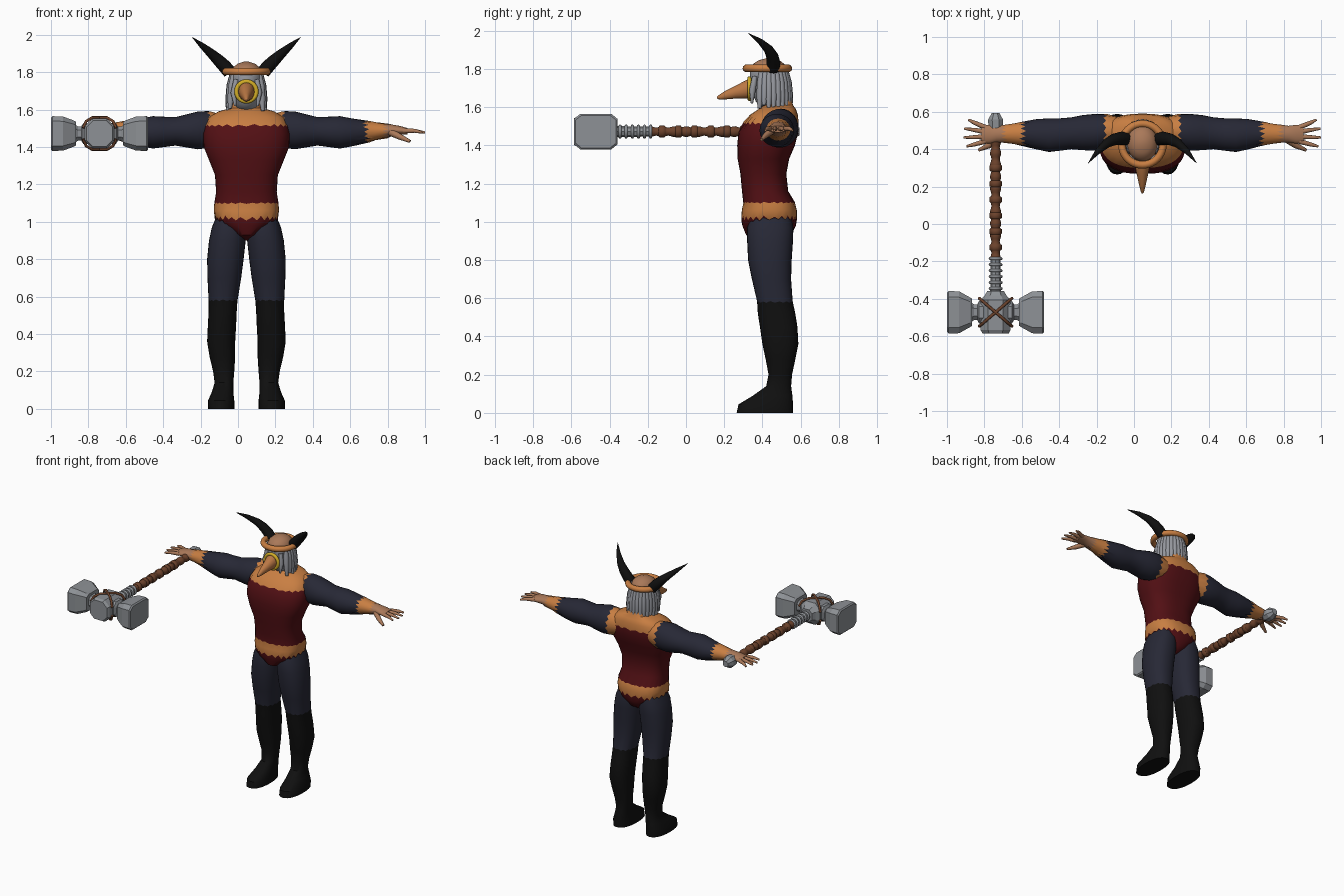
import bpy, bmesh, math, random
from math import sin, cos, pi, radians
from mathutils import Vector

random.seed(4)
cube = bpy.data.objects.get("Cube")
if cube:
    bpy.data.objects.remove(cube)

CX = 0.045                                # middle of the figure
HAMMER = Vector((-0.74, -0.472, 1.472))   # middle of the hammer head


def material(name, *rgb):
    m = bpy.data.materials.new(name)
    m.use_nodes = True
    colour = (*rgb, 1)
    m.diffuse_color = colour
    m.node_tree.nodes["Principled BSDF"].inputs["Base Color"].default_value = colour
    return m


maroon = material("maroon cloth", 0.085, 0.005, 0.007)
navy = material("navy cloth", 0.02, 0.021, 0.036)
black = material("black leather", 0.005, 0.005, 0.005)
orange = material("orange hide", 0.58, 0.21, 0.055)
skin = material("tan skin", 0.40, 0.19, 0.10)
grey = material("grey hair", 0.30, 0.31, 0.34)
steel = material("steel", 0.27, 0.285, 0.305)
brown = material("brown wood", 0.15, 0.055, 0.025)
gold = material("gold", 0.65, 0.42, 0.02)
horn_orange = material("beak orange", 0.50, 0.19, 0.06)


def finish(ob, angle):
    bpy.ops.object.select_all(action='DESELECT')
    ob.select_set(True)
    bpy.context.view_layer.objects.active = ob
    if ob.type == 'CURVE':
        bpy.ops.object.convert(target='MESH')
        ob = bpy.context.object
    if angle:
        bpy.ops.object.shade_smooth_by_angle(angle=radians(angle))
    else:
        bpy.ops.object.shade_flat()
    return ob


def oval(seg=32, power=2.0):
    def p(v):
        return math.copysign(abs(v) ** (2 / power), v)
    return [(p(cos(2 * pi * i / seg)), p(sin(2 * pi * i / seg))) for i in range(seg)]


def chamfered(c):
    d = 1 - c
    return [(1, -d), (1, d), (d, 1), (-d, 1), (-1, d), (-1, -d), (-d, -1), (d, -1)]


def loft(name, axis, rows, bands, section, angle=40, side=1, zig=None, origin=(0, 0, 0)):
    """Skin rows of (along, a min, a max, b min, b max); bands map a first row to a
    material, and zig maps a row to the height of its torn edge."""
    bm, rings = bmesh.new(), []
    for r, (t, a0, a1, b0, b1) in enumerate(rows):
        ring, amp = [], (zig or {}).get(r, 0)
        for j, (u, v) in enumerate(section):
            along = t + amp * (1 if j % 2 else -1) * random.uniform(0.4, 1)
            a, b = (a0 + a1) / 2 + u * (a1 - a0) / 2, (b0 + b1) / 2 + v * (b1 - b0) / 2
            co = {'x': (along, a, b), 'y': (a, along, b), 'z': (a, b, along)}[axis]
            x, y, z = Vector(co) + Vector(origin)
            ring.append(bm.verts.new((CX + side * x, y, z)))
        rings.append(ring)
    starts, n = sorted(bands), len(section)
    for r in range(len(rings) - 1):
        index = sum(s <= r for s in starts) - 1
        for j in range(n):
            k = (j + 1) % n
            f = bm.faces.new((rings[r][j], rings[r][k], rings[r + 1][k], rings[r + 1][j]))
            f.material_index = index
    bm.faces.new(rings[0])
    bm.faces.new(rings[-1]).material_index = len(starts) - 1
    bmesh.ops.recalc_face_normals(bm, faces=bm.faces)
    me = bpy.data.meshes.new(name)
    bm.to_mesh(me)
    bm.free()
    for s in starts:
        me.materials.append(bands[s])
    ob = bpy.data.objects.new(name, me)
    bpy.context.collection.objects.link(ob)
    return finish(ob, angle)


def rod(name, points, mat, res=3, angle=50):
    """Round tapering rod through (x, y, z, radius) points."""
    cu = bpy.data.curves.new(name, 'CURVE')
    cu.dimensions, cu.bevel_depth, cu.bevel_resolution, cu.use_fill_caps = '3D', 1, res, True
    sp = cu.splines.new('POLY')
    sp.points.add(len(points) - 1)
    for p, (x, y, z, r) in zip(sp.points, points):
        p.co, p.radius = (x, y, z, 1), r
    cu.materials.append(mat)
    ob = bpy.data.objects.new(name, cu)
    bpy.context.collection.objects.link(ob)
    return finish(ob, angle)


def hoop(name, loc, major, minor, mat, upright=False, seg=40):
    bpy.ops.mesh.primitive_torus_add(location=loc, major_radius=major, minor_radius=minor,
                                     major_segments=seg, minor_segments=10,
                                     rotation=(pi / 2 if upright else 0, 0, 0))
    ob = bpy.context.object
    ob.name = name
    ob.data.materials.append(mat)
    return finish(ob, 50)


# Torso: briefs, torn belt, vest and bare shoulders
torso = [(0.90, .015, .40, .50), (0.93, .06, .315, .55), (0.98, .135, .295, .575),
         (1.02, .168, .29, .58), (1.06, .174, .292, .58), (1.10, .172, .30, .57),
         (1.16, .162, .293, .535), (1.25, .168, .285, .525), (1.33, .20, .27, .54),
         (1.40, .228, .268, .57), (1.47, .232, .275, .588), (1.515, .222, .30, .59),
         (1.56, .20, .335, .585), (1.59, .15, .38, .575), (1.61, .08, .41, .56),
         (1.66, .065, .42, .55)]
loft("torso", 'z', [(z, -w, w, f, b) for z, w, f, b in torso],
     {0: maroon, 3: orange, 5: maroon, 11: orange}, oval(48, 2.5),
     zig={3: .014, 5: .005, 11: .008})

leg = [(0, .065, .205, .265, .56), (.045, .065, .205, .275, .56), (.09, .07, .185, .35, .557),
       (.14, .07, .17, .42, .55), (.20, .065, .178, .432, .555), (.28, .06, .197, .417, .572),
       (.36, .06, .21, .40, .588), (.45, .055, .206, .387, .583), (.52, .052, .202, .376, .572),
       (.58, .048, .202, .372, .558), (.70, .028, .208, .345, .55), (.80, .015, .21, .325, .553),
       (.90, .004, .20, .32, .56), (.97, .003, .185, .32, .562), (1.03, .01, .16, .34, .55)]
arm = [(.12, .43, .57, 1.42, 1.57), (.20, .405, .588, 1.395, 1.592), (.26, .392, .588, 1.388, 1.59),
       (.32, .395, .582, 1.398, 1.575), (.38, .40, .57, 1.408, 1.56), (.44, .392, .565, 1.40, 1.562),
       (.50, .385, .565, 1.392, 1.565), (.57, .40, .56, 1.405, 1.552), (.64, .42, .546, 1.425, 1.54),
       (.69, .428, .537, 1.437, 1.533), (.74, .435, .53, 1.447, 1.525), (.78, .437, .525, 1.46, 1.52),
       (.82, .43, .53, 1.465, 1.513), (.86, .432, .528, 1.468, 1.502)]
for side, label in ((1, "left"), (-1, "right")):
    loft(label + "_leg", 'z', leg, {0: black, 9: navy}, oval(28, 2.3), side=side, zig={9: .005})
    loft(label + "_arm", 'x', arm, {0: orange, 1: navy, 8: orange, 10: skin},
         oval(28), side=side, zig={1: .012, 8: .022, 10: .018})
    # Fanned fingers and a lowered thumb
    for i in range(4):
        y, spread = .442 + .025 * i, (i - 1.2) * .014
        reach = (.94, .955, .952, .93)[i]
        rod(f"{label}_finger", [(CX + side * .84, y, 1.487, .014),
                                (CX + side * .90, y + spread, 1.487, .011),
                                (CX + side * reach, y + 1.6 * spread, 1.478, .006)], skin)
    rod(label + "_thumb", [(CX + side * .77, .455, 1.48, .02), (CX + side * .82, .42, 1.455, .016),
                           (CX + side * .875, .395, 1.43, .008)], skin)
    # Swept horn
    rod(label + "_horn", [(CX + side * x, y, z, r) for x, y, z, r in (
        (.09, .455, 1.80, .036), (.115, .458, 1.83, .036), (.15, .452, 1.865, .032),
        (.19, .432, 1.902, .025), (.24, .387, 1.945, .015), (.29, .325, 1.987, .001))], black, 4)
    # Beard lock beside the beak
    rod(label + "_beard_lock", [(CX + side * .055, .36, 1.76, .014), (CX + side * .068, .348, 1.69, .017),
                                (CX + side * .06, .345, 1.62, .006)], grey)

# Head: grey mask below the headband, bare crown above it
head = [(1.59, .05, .41, .53), (1.63, .066, .365, .54), (1.69, .077, .34, .54),
        (1.75, .083, .335, .535), (1.795, .083, .335, .53), (1.825, .071, .35, .515),
        (1.845, .048, .38, .49), (1.856, .015, .42, .45)]
loft("head", 'z', [(z, -w, w, f, b) for z, w, f, b in head], {0: grey, 4: skin}, oval(32), 60)
hoop("headband", (CX, .426, 1.803), .110, .020, orange)

# Long hair hanging around the back and sides
strands = 19
for i in range(strands):
    a = radians(-118 + 236 * i / (strands - 1))
    end = 1.585 + random.uniform(0, .035)
    rod("hair_strand", [(CX + r * sin(a), .437 + 1.12 * r * cos(a), z, w) for r, z, w in (
        (.074, 1.80, .014), (.088, 1.73, .019), (.094, 1.66, .019), (.10, end, .010))], grey)

# Gold ring and long beak
ring = hoop("beak_ring", (CX, .332, 1.697), .053, .012, gold, True)
beak = [(.35, .044, 1.640, 1.752), (.315, .042, 1.645, 1.742), (.26, .029, 1.645, 1.712),
        (.21, .018, 1.641, 1.688), (.17, .008, 1.641, 1.662), (.163, .003, 1.645, 1.655)]
loft("beak", 'y', [(y, -w, w, lo, hi) for y, w, lo, hi in beak], {0: horn_orange}, oval(16), 50)


def hammer_part(name, axis, rows, section, mat, side=1):
    """Rows of (offset, half width, half height) about the hammer head."""
    loft(name, axis, [(t, -a, a, -b, b) for t, a, b in rows], {0: mat}, section, 0, side,
         origin=(side * (HAMMER.x - CX), HAMMER.y, HAMMER.z))


# Hammer: knotted shaft, ringed socket and pommel
hx, hy, hz = HAMMER
rod("hammer_shaft", [(hx, .52 - .0125 * i, hz, .026 + .004 * sin(i * 1.25)) for i in range(58)], brown)
for i in range(6):
    y = .30 - .085 * i
    rod("shaft_binding", [(hx, y + .018, hz, .026), (hx, y + .012, hz, .033),
                          (hx, y - .012, hz, .033), (hx, y - .018, hz, .026)], brown)
rod("hammer_socket", [(hx, -.18, hz, .026), (hx, -.37, hz, .029)], steel, 2, 0)
for i in range(6):
    hoop("socket_ring", (hx, -.185 - .032 * i, hz), .029, .008, steel, True, 16)
hammer_part("hammer_pommel", 'y', [(.96, .022, .022), (.985, .038, .038), (1.03, .04, .04),
                                   (1.066, .02, .02)], chamfered(.55), steel)

# Hammer head: octagonal core, stepped necks and two chamfered heads
hammer_part("hammer_core", 'y', [(-.113, .07, .07), (-.095, .08, .08), (.065, .08, .08),
                                 (.09, .058, .058), (.113, .045, .045)], chamfered(.5), steel)
for side, label in ((1, "inner"), (-1, "outer")):
    hammer_part(label + "_hammer_neck", 'x', [(.06, .06, .055), (.088, .06, .055), (.098, .042, .038),
                                              (.115, .042, .038), (.135, .055, .05)],
                chamfered(.5), steel, side)
    hammer_part(label + "_hammer_head", 'x', [(.125, .072, .062), (.138, .08, .07), (.195, .112, .091),
                                              (.252, .113, .093), (.26, .105, .085)],
                chamfered(.28), steel, side)

# Crossed leather straps above and below the core
for up in (1, -1):
    for lean in (1, -1):
        rod("hammer_strap", [(hx + x, hy + lean * y, hz + up * z, .008) for x, y, z in (
            (-.088, -.075, .03), (-.072, -.062, .066), (-.04, -.034, .085), (.04, .034, .085),
            (.072, .062, .066), (.088, .075, .03))], brown, 2)
